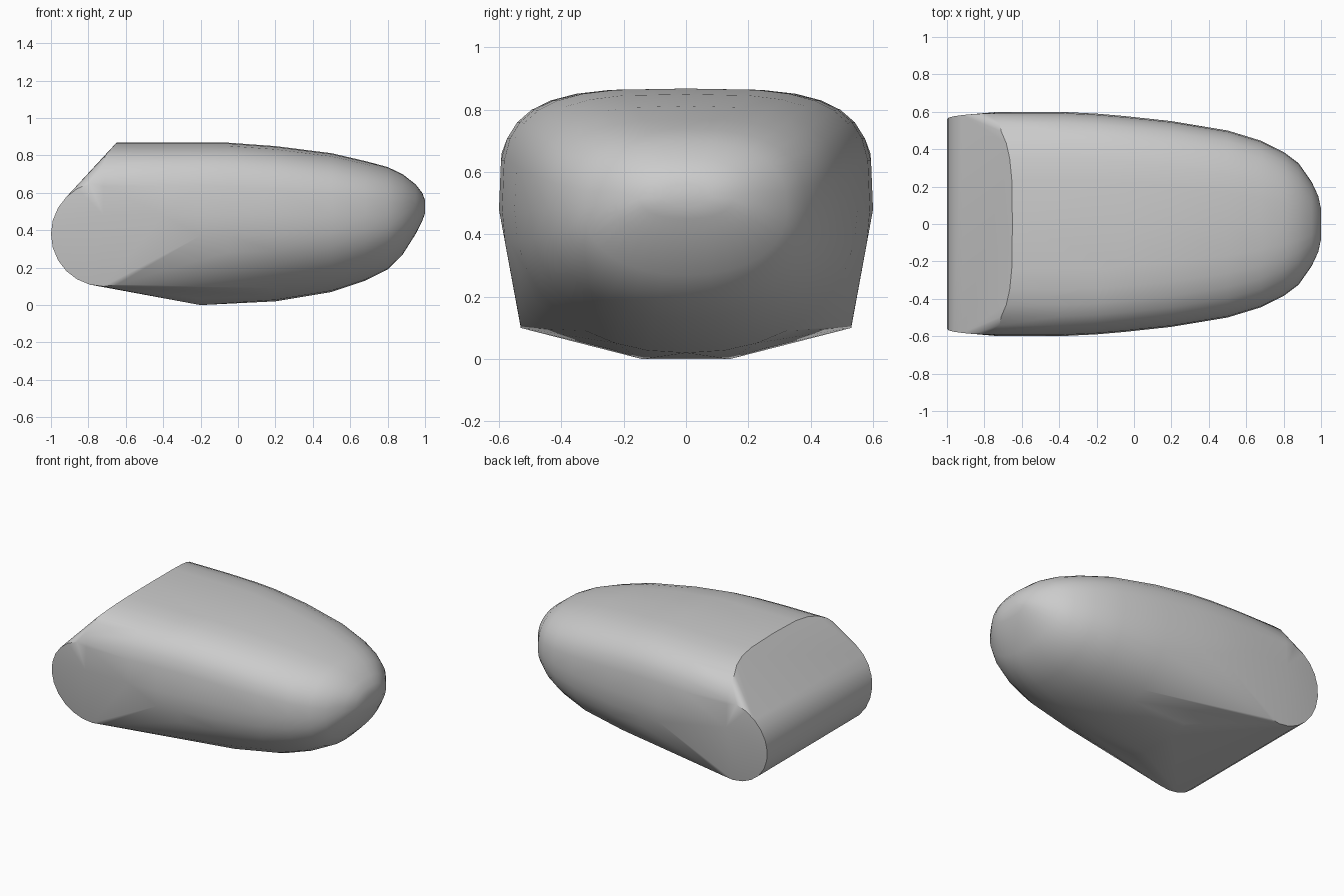
import bpy, bmesh, math

cube = bpy.data.objects.get("Cube")
if cube:
    bpy.data.objects.remove(cube)

grey = bpy.data.materials.new("plain_grey")
grey.use_nodes = True
grey.diffuse_color = (0.6, 0.6, 0.6, 1)
grey.node_tree.nodes["Principled BSDF"].inputs["Base Color"].default_value = (0.6, 0.6, 0.6, 1)


def arc_point(angle, power):
    """Unit superellipse point in the quarter from side to crown."""
    c, s = math.cos(angle), math.sin(angle)
    return max(c, 0) ** (2 / power), max(s, 0) ** (2 / power)


bm = bmesh.new()


def add_pair(x, y, z):
    for side in (-1, 1):
        bm.verts.new((x, side * y, z))


STEPS = 8
# body stations: x, half width, underside, top, crown squareness
stations = [
    (-0.40, 0.600, None, 0.868, 3.6),
    (-0.20, 0.590, 0.000, 0.868, 3.6),
    (-0.05, 0.577, 0.007, 0.868, 3.5),
    (0.20, 0.550, 0.020, 0.850, 3.3),
    (0.50, 0.500, 0.070, 0.812, 3.0),
    (0.68, 0.445, 0.130, 0.770, 2.8),
    (0.80, 0.385, 0.190, 0.738, 2.6),
    (0.88, 0.325, 0.270, 0.700, 2.5),
    (0.95, 0.225, 0.380, 0.645, 2.4),
    (0.985, 0.150, 0.450, 0.600, 2.3),
    (1.00, 0.080, 0.490, 0.560, 2.2),
]
for x, width, low, top, power in stations:
    mid = 0.48 if x < 0.9 else 0.5 + (x - 0.95) * 0.4
    for i in range(STEPS + 1):
        y, z = arc_point(i / STEPS * math.pi / 2, power)
        add_pair(x, width * y, mid + (top - mid) * z)
        if low is not None:
            y, z = arc_point(i / STEPS * math.pi / 2, 2.2)
            add_pair(x, width * y, mid - (mid - low) * z)

# sloping rear edge of the crown
for i in range(STEPS + 1):
    y, z = arc_point(i / STEPS * math.pi / 2, 3.6)
    height = 0.48 + 0.388 * z
    add_pair(max(-0.72, -0.65 - (0.868 - height) * 0.88), 0.6 * y, height)

# flat keel edge
add_pair(-0.2, 0.14, 0)

# rounded rear roll with slightly flared ends
for i in range(24):
    a = math.tau * i / 24
    z = 0.38 + 0.28 * math.sin(a)
    add_pair(-0.72 + 0.28 * math.cos(a), 0.53 + (z - 0.1) * 0.11, z)

# wrap the stations in one continuous skin
bmesh.ops.remove_doubles(bm, verts=bm.verts, dist=0.002)
hull = bmesh.ops.convex_hull(bm, input=bm.verts)
unused = {g for g in hull["geom_interior"] + hull["geom_unused"]
          if isinstance(g, bmesh.types.BMVert)}
bmesh.ops.delete(bm, geom=list(unused), context="VERTS")
bmesh.ops.dissolve_limit(bm, angle_limit=math.radians(0.5),
                         verts=bm.verts, edges=bm.edges)
bmesh.ops.recalc_face_normals(bm, faces=bm.faces)

mesh = bpy.data.meshes.new("body_shell")
bm.to_mesh(mesh)
bm.free()
mesh.materials.append(grey)
body = bpy.data.objects.new("body_shell", mesh)
bpy.context.collection.objects.link(body)
bpy.context.view_layer.objects.active = body
body.select_set(True)
bpy.ops.object.shade_smooth_by_angle(angle=math.radians(30))
